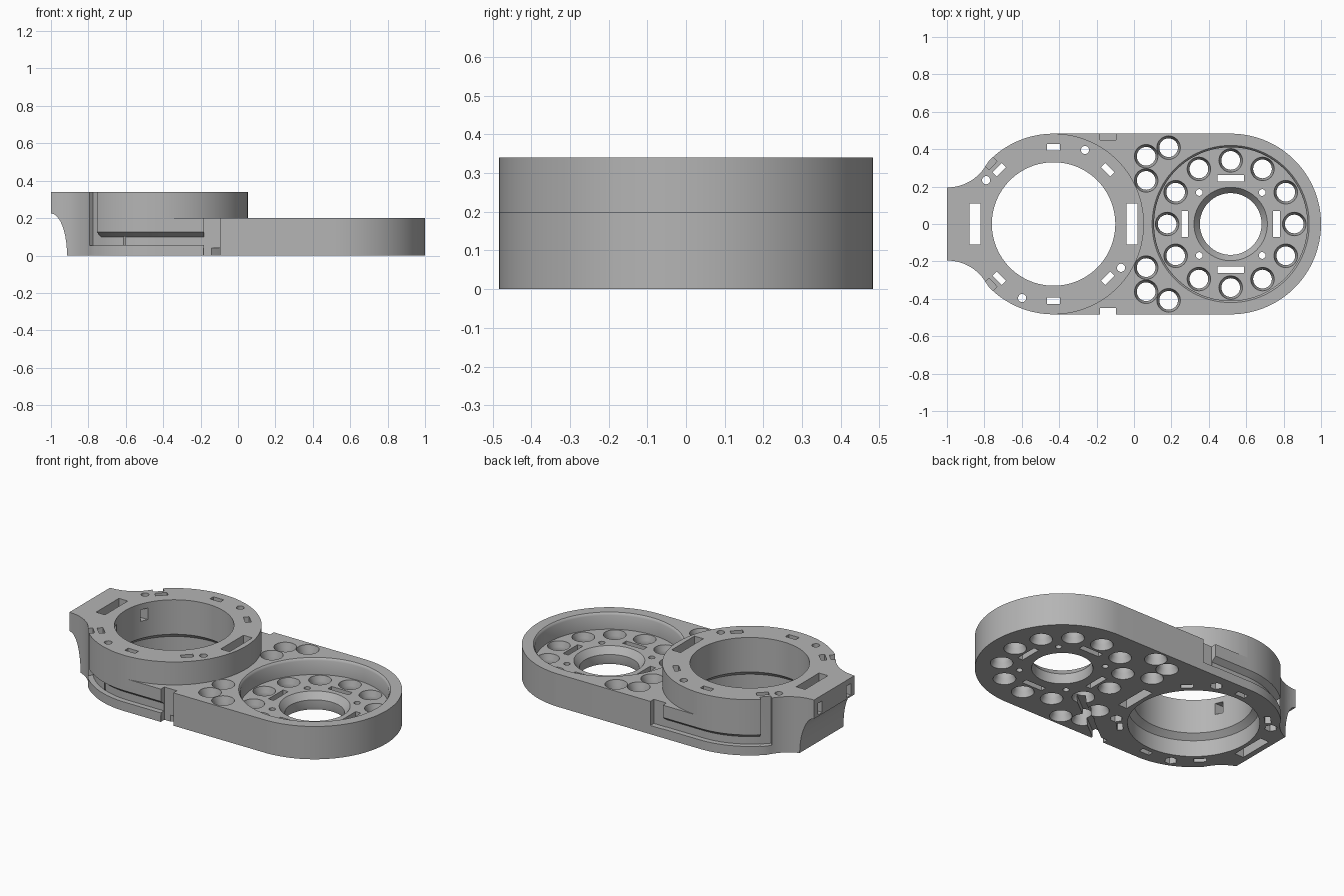
import bpy, bmesh
from math import sin, cos, pi, radians, atan2
from mathutils import Matrix, Vector

cube = bpy.data.objects.get("Cube")
if cube:
    bpy.data.objects.remove(cube, do_unlink=True)

AX, BX = -0.43, 0.517      # centres of the raised ring and of the dish
R, LOW, HIGH = 0.483, 0.2, 0.34

grey = bpy.data.materials.new("plain_grey")
grey.use_nodes = True
color = (0.46, 0.46, 0.46, 1)
grey.diffuse_color = color
grey.node_tree.nodes["Principled BSDF"].inputs["Base Color"].default_value = color


def skin(bm, rings):
    """Join equal loops of points into a solid."""
    loops = [[bm.verts.new(p) for p in ring] for ring in rings]
    n = len(loops[0])
    for a, b in zip(loops, loops[1:]):
        for i in range(n):
            j = (i + 1) % n
            bm.faces.new((a[i], a[j], b[j], b[i]))
    bm.faces.new(loops[0][::-1])
    bm.faces.new(loops[-1])


def prism(bm, outline, z0, z1):
    skin(bm, [[(x, y, z) for x, y in outline] for z in (z0, z1)])


def lathe(bm, cx, cy, profile, n=32):
    skin(bm, [[(cx + r * cos(2 * pi * i / n), cy + r * sin(2 * pi * i / n), z)
               for i in range(n)] for r, z in profile])


def box(bm, x, y, sx, sy, z0, z1, angle=0):
    m = (Matrix.Translation((x, y, (z0 + z1) / 2)) @ Matrix.Rotation(angle, 4, 'Z')
         @ Matrix.Diagonal((sx, sy, z1 - z0, 1)))
    bmesh.ops.create_cube(bm, size=1, matrix=m)


def polar(cx, r, deg):
    return cx + r * cos(radians(deg)), r * sin(radians(deg))


def arc(cx, start, stop, step=2):
    return [polar(cx, R, a) for a in range(start, stop + 1, step)]


def make(name, build):
    bm = bmesh.new()
    build(bm)
    bmesh.ops.recalc_face_normals(bm, faces=bm.faces)
    me = bpy.data.meshes.new(name)
    bm.to_mesh(me)
    bm.free()
    me.materials.append(grey)
    ob = bpy.data.objects.new(name, me)
    bpy.context.scene.collection.objects.link(ob)
    return ob


def volume(me):
    bm = bmesh.new()
    bm.from_mesh(me)
    v = bm.calc_volume()
    bm.free()
    return v


def cut(name, build):
    """Cut a helper solid out of the body, keeping only a sound result."""
    tool = make(name, build)
    tool.hide_render = True
    before = volume(body.data)
    mod = body.modifiers.new(name, 'BOOLEAN')
    mod.operation, mod.object = 'DIFFERENCE', tool
    for solver in ('MANIFOLD', 'EXACT', 'FLOAT'):
        mod.solver = solver
        bpy.context.view_layer.update()
        deps = bpy.context.evaluated_depsgraph_get()
        result = bpy.data.meshes.new_from_object(body.evaluated_get(deps), depsgraph=deps)
        if 0.4 * before < volume(result) < before - 1e-5:
            body.data = result
            break
    body.modifiers.remove(mod)
    bpy.data.objects.remove(tool, do_unlink=True)


# Whole plan: lug with concave flanks, ring side, straight flanks, round end
def plan(b):
    r = 0.243
    flank = [(-1 + r * sin(radians(a)), 0.195 + r * (1 - cos(radians(a))))
             for a in range(0, 61, 5)]
    outline = [(x, -y) for x, y in flank] + arc(AX, 224, 270) + arc(BX, -90, 90)
    prism(b, outline + arc(AX, 90, 136) + flank[::-1], 0, HIGH)


body = make("linked_ring_bracket", plan)


# Lower the plate outside the raised ring
def plate_top(b):
    inner = arc(AX, -88, 88)
    x = inner[0][0]
    prism(b, inner + [(x, 0.6), (1.2, 0.6), (1.2, -0.6), (x, -0.6)], LOW, 0.4)


cut("plate_top", plate_top)


# Concave undercut below the lug
def undercut(b):
    curve = [(-1.05, 0.225)]
    curve += [(-1 + 0.086 * sin(radians(a)), 0.225 * cos(radians(a)))
              for a in range(0, 91, 9)]
    curve += [(-0.914, -0.05), (-1.05, -0.05)]
    skin(b, [[(x, y, z) for x, z in curve] for y in (-0.6, 0.6)])


cut("undercut", undercut)


# Stepped bore of the raised ring, dish pocket, chamfered centre hole
def bores(b):
    lathe(b, AX, 0, [(0.365, -0.02), (0.365, 0.1), (0.33, 0.13), (0.33, 0.4)], 128)
    lathe(b, BX, 0, [(0.41, 0.1), (0.41, 0.185), (0.415, 0.195), (0.43, 0.21)], 128)


cut("bores", bores)
cut("centre_hole", lambda b: lathe(
    b, BX, 0, [(0.175, -0.02), (0.165, 0.02), (0.165, 0.06), (0.2, 0.105)], 96))


# Lightening holes in the dish and beside the raised ring
def round_holes(b):
    def hole(x, y, top):
        lip, neck = 0.063, 0.05
        lathe(b, x, y, [(lip, -0.02), (lip, 0.005), (neck, 0.03),
                        (neck, top - 0.03), (lip, top - 0.005), (lip, top + 0.02)])
    for i in range(12):
        hole(*polar(BX, 0.34, 30 * i), 0.1)
    for x, y in ((0.065, 0.362), (0.185, 0.408), (0.065, 0.233)):
        for s in (-1, 1):
            hole(x, s * y, LOW)


cut("round_holes", round_holes)


# Slots and pin holes through both ends
def slots(b):
    for i in range(4):
        x, y = polar(BX, 0.245, 90 * i)
        box(b, x, y, 0.035, 0.14, -0.05, 0.3, pi / 2 * i)
        lathe(b, *polar(BX, 0.238, 90 * i + 45), [(0.018, -0.05), (0.018, 0.3)], 24)
    for deg in (67, 147, 247, 327):
        lathe(b, *polar(AX, 0.43, deg), [(0.022, -0.05), (0.022, 0.4)], 24)
    for deg in (45, 90, 135, 225, 270, 315):
        x, y = polar(AX, 0.41, deg)
        box(b, x, y, 0.033, 0.07, -0.05, 0.4, radians(deg))
    for s in (-1, 1):
        box(b, AX + s * 0.42, 0, 0.06, 0.22, -0.05, 0.4)


cut("slots", slots)


# Nut pockets under the raised ring
def nut_pockets(b):
    for deg in (67, 147, 247, 327):
        lathe(b, *polar(AX, 0.43, deg), [(0.036, -0.02), (0.036, 0.045)], 6)


cut("nut_pockets", nut_pockets)


# Two strap tunnels through the lug
def tunnels(b):
    for s in (-1, 1):
        box(b, -0.88, s * 0.138, 0.36, 0.042, 0.235, 0.305)


cut("strap_tunnels", tunnels)


# Cable channel along both flanks
def channels(b):
    section = [(-0.032, 0.055), (-0.032, 0.1), (0.03, 0.148), (0.03, 0.055)]
    for s in (-1, 1):
        rings = [[(*polar(AX, R + d, a), z) for d, z in section]
                 for a in range(136, 89, -2)]
        rings.append([(-0.14, R + d, z) for d, z in section])
        skin(b, [[(x, s * y, z) for x, y, z in ring] for ring in rings])


cut("flank_channels", channels)


# Channel risers and plate notches, the front notch open below
def risers(b):
    for s in (-1, 1):
        x, y = polar(AX, 0.52, s * 136)
        box(b, x, y, 0.14, 0.062, 0.053, 0.4, radians(s * 136))
    box(b, -0.14, R, 0.085, 0.068, 0.053, 0.3)
    box(b, -0.14, -R, 0.085, 0.068, -0.05, 0.3)


cut("risers", risers)


# Diagonal groove underneath
def groove(b):
    p, q = Vector((-0.17, -0.5)), Vector((0.25, -0.175))
    d, m = q - p, (p + q) / 2
    box(b, m.x, m.y, d.length, 0.045, -0.03, 0.04, atan2(d.y, d.x))


cut("under_groove", groove)

# Smooth round walls with crisp edges
bpy.ops.object.select_all(action='DESELECT')
body.select_set(True)
bpy.context.view_layer.objects.active = body
bpy.ops.object.shade_smooth_by_angle(angle=radians(30))
